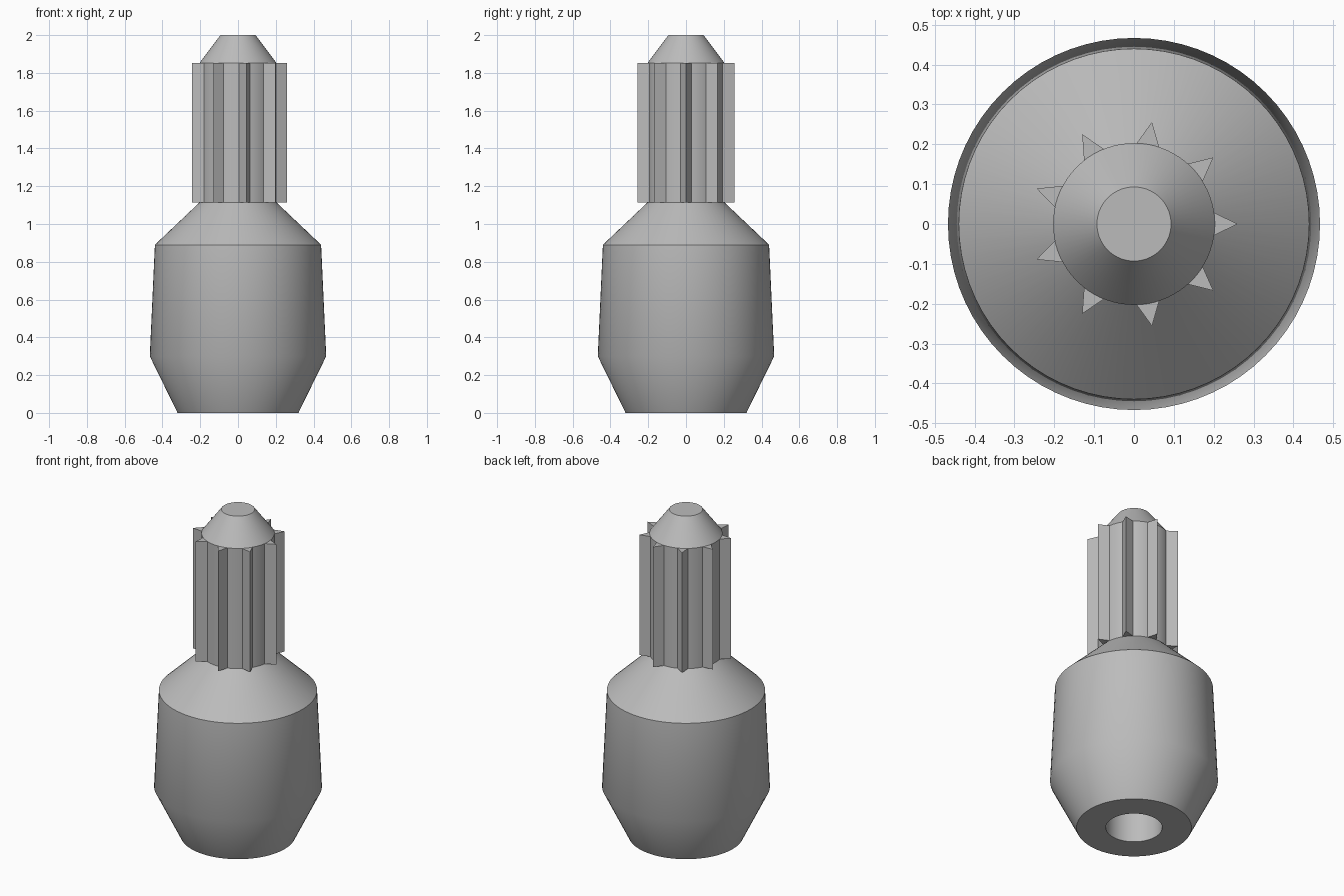
import bpy, bmesh, math

cube = bpy.data.objects.get("Cube")
if cube:
    bpy.data.objects.remove(cube)

grey = bpy.data.materials.new("plain grey")
grey.use_nodes = True
grey.diffuse_color = (0.5, 0.5, 0.5, 1)
grey.node_tree.nodes["Principled BSDF"].inputs["Base Color"].default_value = (0.5, 0.5, 0.5, 1)


def make_object(name, bm):
    bmesh.ops.recalc_face_normals(bm, faces=bm.faces)
    mesh = bpy.data.meshes.new(name)
    bm.to_mesh(mesh)
    bm.free()
    mesh.materials.append(grey)
    obj = bpy.data.objects.new(name, mesh)
    bpy.context.collection.objects.link(obj)
    return obj


def lathe(name, profile, steps=72):
    """Spin (radius, height) points around the z axis; both ends lie on the axis."""
    bm = bmesh.new()
    verts = [bm.verts.new((r, 0, z)) for r, z in profile]
    edges = [bm.edges.new(pair) for pair in zip(verts, verts[1:])]
    bmesh.ops.spin(bm, geom=verts + edges, cent=(0, 0, 0), axis=(0, 0, 1),
                   angle=math.tau, steps=steps, use_duplicate=False)
    bmesh.ops.remove_doubles(bm, verts=bm.verts, dist=0.0001)
    obj = make_object(name, bm)
    bpy.ops.object.select_all(action='DESELECT')
    obj.select_set(True)
    bpy.context.view_layer.objects.active = obj
    bpy.ops.object.shade_smooth_by_angle(angle=math.radians(30))
    return obj


# Tapered body with a round socket in the base, and the shaft with its cone tip
lathe("body_and_shaft", [
    (0, 0.6), (0.157, 0.6), (0.157, 0), (0.32, 0), (0.467, 0.3), (0.44, 0.89),
    (0.203, 1.115), (0.203, 1.853), (0.093, 2), (0, 2)])

# Ring of pointed splines along the shaft
SPLINES = 9
BOTTOM, TOP = 1.115, 1.853
bm = bmesh.new()
for i in range(SPLINES):
    turn = math.tau * i / SPLINES
    c, s = math.cos(turn), math.sin(turn)
    section = [(0.19, -0.034), (0.26, 0), (0.19, 0.034)]
    base = bm.faces.new([bm.verts.new((x * c - y * s, x * s + y * c, BOTTOM))
                         for x, y in section])
    grown = bmesh.ops.extrude_face_region(bm, geom=[base], use_keep_orig=True)["geom"]
    bmesh.ops.translate(bm, vec=(0, 0, TOP - BOTTOM),
                        verts=[v for v in grown if isinstance(v, bmesh.types.BMVert)])
make_object("shaft_splines", bm)
